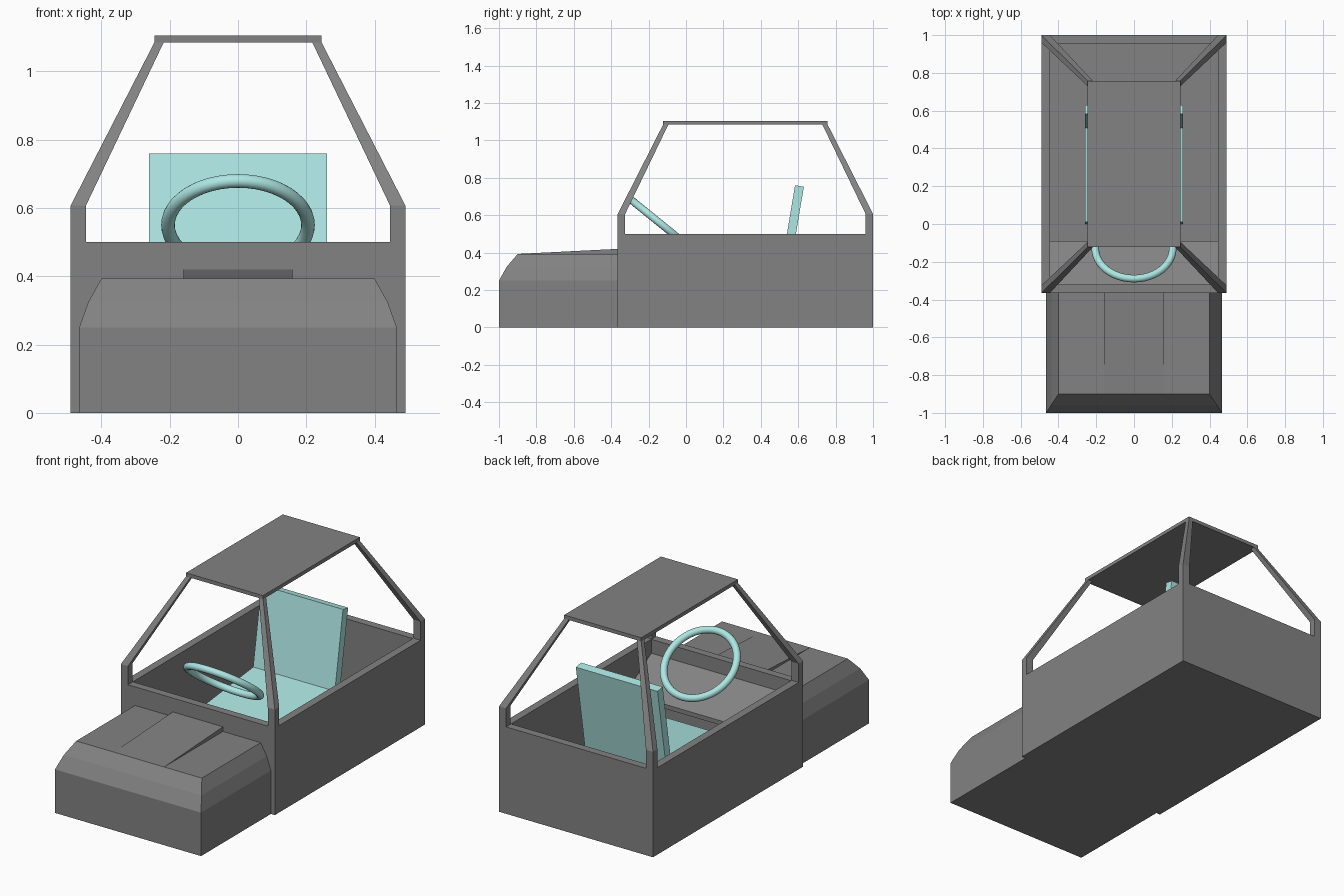
import bpy, bmesh
from math import radians

if "Cube" in bpy.data.objects:
    bpy.data.objects.remove(bpy.data.objects["Cube"])


def material(name, color):
    m = bpy.data.materials.new(name)
    m.diffuse_color = color
    m.use_nodes = True
    m.node_tree.nodes["Principled BSDF"].inputs["Base Color"].default_value = m.diffuse_color
    return m


teal = material("teal", (0.42, 0.80, 0.77, 1))
grey = material("dark_grey", (0.225, 0.225, 0.225, 1))


def finish(name, bm, mat):
    bmesh.ops.recalc_face_normals(bm, faces=bm.faces)
    me = bpy.data.meshes.new(name)
    bm.to_mesh(me)
    bm.free()
    ob = bpy.data.objects.new(name, me)
    bpy.context.collection.objects.link(ob)
    me.materials.append(mat)
    return ob


def rect(x0, x1, y0, y1, z):
    return [(x0, y0, z), (x1, y0, z), (x1, y1, z), (x0, y1, z)]


def loft(name, rings, mat=grey):
    """Closed solid through a stack of equal-sized rings."""
    bm = bmesh.new()
    vs = [[bm.verts.new(p) for p in r] for r in rings]
    n = len(vs[0])
    for a, b in zip(vs, vs[1:]):
        for i in range(n):
            j = (i + 1) % n
            bm.faces.new((a[i], a[j], b[j], b[i]))
    bm.faces.new(vs[0])
    bm.faces.new(vs[-1])
    return finish(name, bm, mat)


def extrude_side(name, half, profile, mat=grey):
    """Side profile (y, z) extruded across x."""
    return loft(name, [[(x, y, z) for y, z in profile] for x in (-half, half)], mat)


# open tub: outer wall up, over the rim, down to the inner floor
loft("body_tub", [rect(-.49, .49, -.365, 1, 0), rect(-.49, .49, -.365, 1, .5),
                  rect(-.445, .445, -.32, .955, .5), rect(-.445, .445, -.32, .955, .04)])

# hood with rounded-off front and sides, plus raised wedge panel
loft("hood", [rect(-.465, .465, -1, -.365, 0), rect(-.465, .465, -1, -.365, .25),
              rect(-.438, .438, -.958, -.365, .325), rect(-.40, .40, -.9, -.365, .393)])
extrude_side("hood_panel", .16, [(-.9, .393), (-.365, .42), (-.365, .39), (-.9, .39)])

# sloping dashboard inside the tub
extrude_side("dashboard", .445, [(-.32, .42), (-.09, .28), (-.09, .255), (-.32, .395)])

# roof and four bent posts
CY = .3175
loft("roof", [rect(-.245, .245, CY - .44, CY + .44, z) for z in (1.084, 1.105)])
for sx in (-1, 1):
    for sy in (-1, 1):
        def ring(xo, xi, yo, yi, z):
            return rect(sx * xi, sx * xo, CY + sy * yi, CY + sy * yo, z)
        loft("roof_post", [ring(.49, .445, .6825, .6425, .5),
                           ring(.49, .445, .6825, .6425, .607),
                           ring(.243, .216, .438, .41, 1.088)])

# seat
extrude_side("seat_cushion", .26, [(0, .04), (.01, .262), (.512, .318), (.512, .04)], teal)
extrude_side("seat_back", .26, [(.463, .04), (.583, .76), (.63, .752), (.511, .04)], teal)

# steering wheel
bpy.ops.mesh.primitive_torus_add(major_segments=48, minor_segments=16, major_radius=.205,
                                 minor_radius=.02, location=(0, -.13, .55),
                                 rotation=(radians(-39), 0, 0))
wheel = bpy.context.object
wheel.name = "steering_wheel"
wheel.data.materials.append(teal)
bpy.ops.object.shade_smooth_by_angle()
